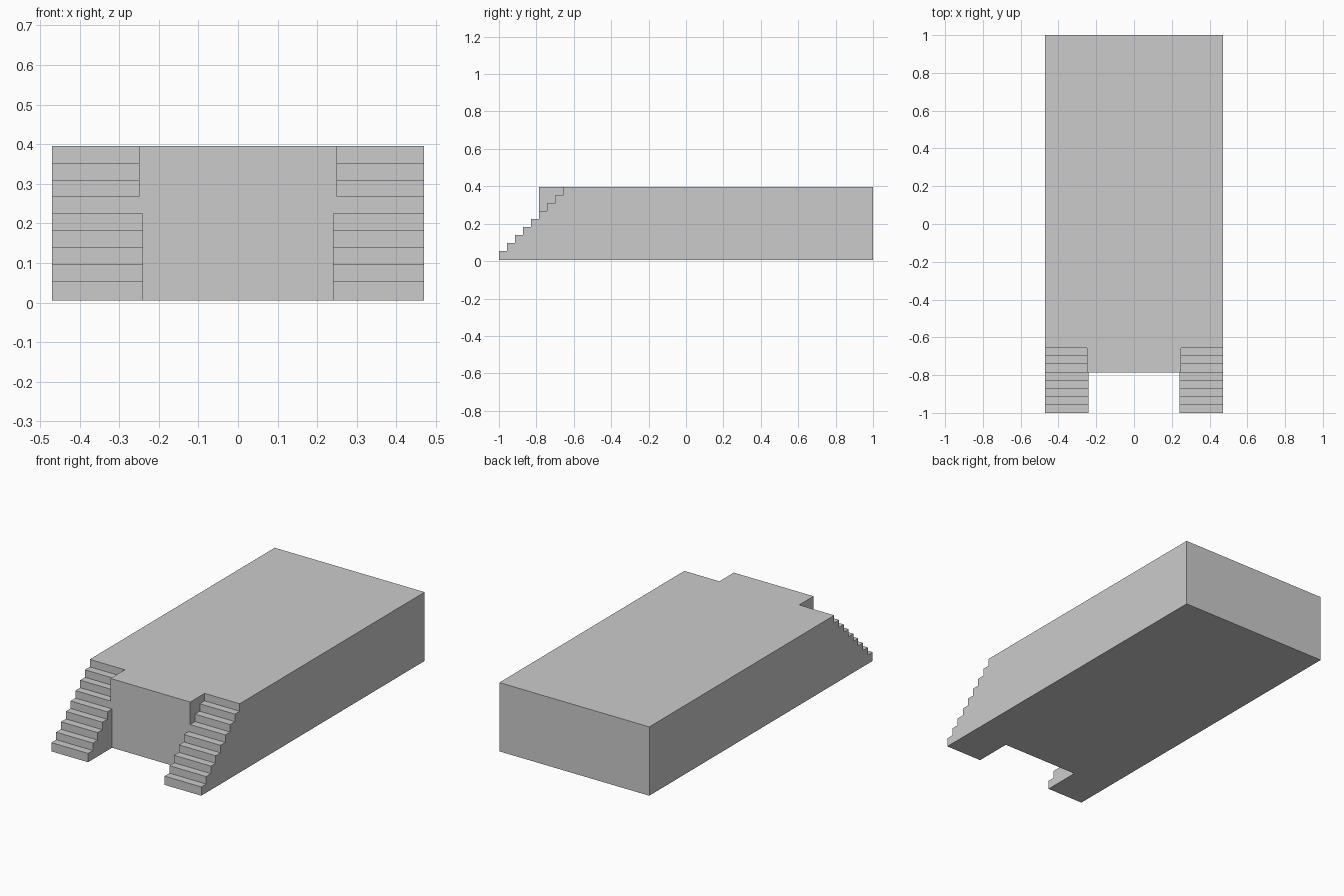
import bpy, bmesh

if "Cube" in bpy.data.objects:
    bpy.data.objects.remove(bpy.data.objects["Cube"])

HALF_W, TOP, BOTTOM = 0.47, 0.395, 0.005
BACK, FRONT = 1.0, -1.0
STEPS, RUN, RISE, FIRST = 9, 0.043, 0.0425, 0.055
LOWER = 5                                   # steps standing in front of the block
WALL = FRONT + RUN * LOWER                  # front wall of the block


def step_y(i):
    return FRONT + RUN * i


def step_z(i):
    return FIRST + RISE * i


def prism(name, profile, x0, x1):
    """Extrude a (y, z) side profile from x0 to x1."""
    bm = bmesh.new()
    face = bm.faces.new([bm.verts.new((x0, y, z)) for y, z in profile])
    ext = bmesh.ops.extrude_face_region(bm, geom=[face])["geom"]
    verts = [v for v in ext if isinstance(v, bmesh.types.BMVert)]
    bmesh.ops.translate(bm, verts=verts, vec=(x1 - x0, 0, 0))
    bmesh.ops.recalc_face_normals(bm, faces=bm.faces)
    mesh = bpy.data.meshes.new(name)
    bm.to_mesh(mesh)
    bm.free()
    obj = bpy.data.objects.new(name, mesh)
    bpy.context.collection.objects.link(obj)
    return obj


def combine(target, tool, operation):
    """Apply a boolean and discard the helper object."""
    mod = target.modifiers.new(operation, 'BOOLEAN')
    mod.operation, mod.solver, mod.object = operation, 'EXACT', tool
    bpy.context.view_layer.objects.active = target
    bpy.ops.object.modifier_apply(modifier=mod.name)
    bpy.data.objects.remove(tool)


# Long main block
platform = prism("platform_with_stairs",
                 [(WALL, BOTTOM), (BACK, BOTTOM), (BACK, TOP), (WALL, TOP)],
                 -HALF_W, HALF_W)

# Upper steps are cut into the front corners
cut = [(WALL - 0.05, TOP + 0.1), (WALL - 0.05, step_z(LOWER))]
for i in range(LOWER, STEPS - 1):
    cut += [(step_y(i + 1), step_z(i)), (step_y(i + 1), step_z(i + 1))]
cut[-1] = (step_y(STEPS - 1), TOP + 0.1)

# Lower steps project forward, overlapping slightly into the block
flight = [(WALL + 0.04, BOTTOM), (FRONT, BOTTOM)]
for i in range(LOWER):
    flight += [(step_y(i), step_z(i)), (step_y(i + 1), step_z(i))]
flight[-1] = (WALL + 0.04, step_z(LOWER - 1))

for side in (-1, 1):
    combine(platform, prism("corner_cutter", cut, side * 0.25, side * 0.6), 'DIFFERENCE')
    combine(platform, prism("lower_flight", flight, side * 0.24, side * HALF_W), 'UNION')
